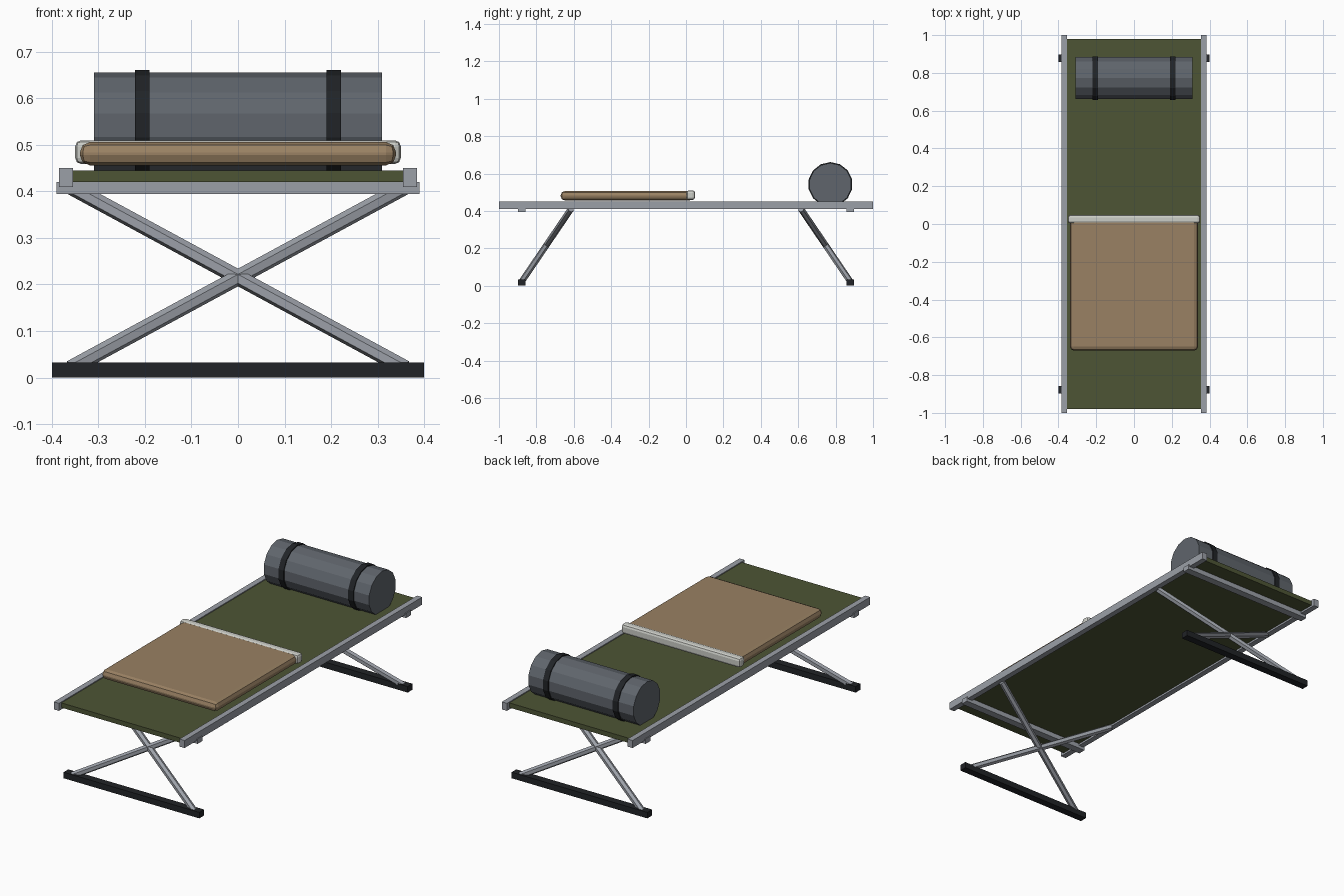
import bpy, math
from mathutils import Vector

if "Cube" in bpy.data.objects:
    bpy.data.objects.remove(bpy.data.objects["Cube"])


def material(name, rgb):
    m = bpy.data.materials.new(name)
    m.diffuse_color = (*rgb, 1)
    m.use_nodes = True
    m.node_tree.nodes["Principled BSDF"].inputs["Base Color"].default_value = m.diffuse_color
    return m


METAL = material("metal", (0.33, 0.35, 0.39))
RUBBER = material("rubber", (0.015, 0.017, 0.02))
CANVAS = material("canvas", (0.075, 0.09, 0.035))
WOOL = material("wool", (0.32, 0.22, 0.125))
SHEET = material("sheet", (0.6, 0.61, 0.57))
ROLL = material("roll", (0.115, 0.13, 0.15))


def box(name, lo, hi, mat, bevel=0, segments=1):
    lo, hi = Vector(lo), Vector(hi)
    bpy.ops.mesh.primitive_cube_add(size=1, location=(lo + hi) / 2)
    o = bpy.context.object
    o.name = name
    o.scale = hi - lo
    bpy.ops.object.transform_apply(location=False, rotation=False, scale=True)
    o.data.materials.append(mat)
    if bevel:
        b = o.modifiers.new("bevel", "BEVEL")
        b.width, b.segments = bevel, segments
    return o


def rod(name, a, b, radius, sides, mat, roll=0):
    a, b = Vector(a), Vector(b)
    bpy.ops.mesh.primitive_cylinder_add(vertices=sides, radius=radius, depth=(b - a).length)
    o = bpy.context.object
    o.name = name
    o.data.materials.append(mat)
    o.rotation_mode = 'QUATERNION'
    o.rotation_quaternion = (b - a).to_track_quat('Z', 'Y')
    o.location = (a + b) / 2
    return o


# Canvas bed and side rails
box("canvas_bed", (-0.358, -0.98, 0.42), (0.358, 0.98, 0.445), CANVAS)
for s, side in ((-1, "left"), (1, "right")):
    box(side + "_rail", (s * 0.37 - 0.015, -1, 0.41), (s * 0.37 + 0.015, 1, 0.45), METAL)

# Cross bars, feet and crossed legs at both ends
for s, end in ((-1, "front"), (1, "back")):
    y = s * 0.877
    box(end + "_cross_bar", (-0.39, y - 0.02, 0.394), (0.39, y + 0.02, 0.42), METAL)
    box(end + "_foot", (-0.4, y - 0.02, 0), (0.4, y + 0.02, 0.032), RUBBER)
    for k in (-1, 1):
        rod(end + "_leg", (-k * 0.36, s * 0.88, 0.02), (k * 0.36, s * 0.615, 0.41), 0.017, 6, METAL)

# Folded blanket with turned-down sheet
box("blanket", (-0.34, -0.67, 0.456), (0.34, 0.042, 0.506), WOOL, 0.022, 2)
box("sheet_fold", (-0.35, 0.003, 0.459), (0.35, 0.048, 0.51), SHEET, 0.013, 2)

# Bedroll with straps, a vertex pointing up
def drum(name, x0, x1, radius, mat):
    bpy.ops.mesh.primitive_cylinder_add(vertices=14, radius=radius, depth=x1 - x0,
                                        location=((x0 + x1) / 2, 0.772, 0.542))
    o = bpy.context.object
    o.name = name
    # Rotate so the polygon lies in the yz plane with a vertex on top
    o.rotation_euler = (math.pi / 2, 0, math.pi / 2)
    o.data.materials.append(mat)


drum("bedroll", -0.31, 0.31, 0.114, ROLL)
drum("left_strap", -0.221, -0.19, 0.119, RUBBER)
drum("right_strap", 0.19, 0.221, 0.119, RUBBER)
